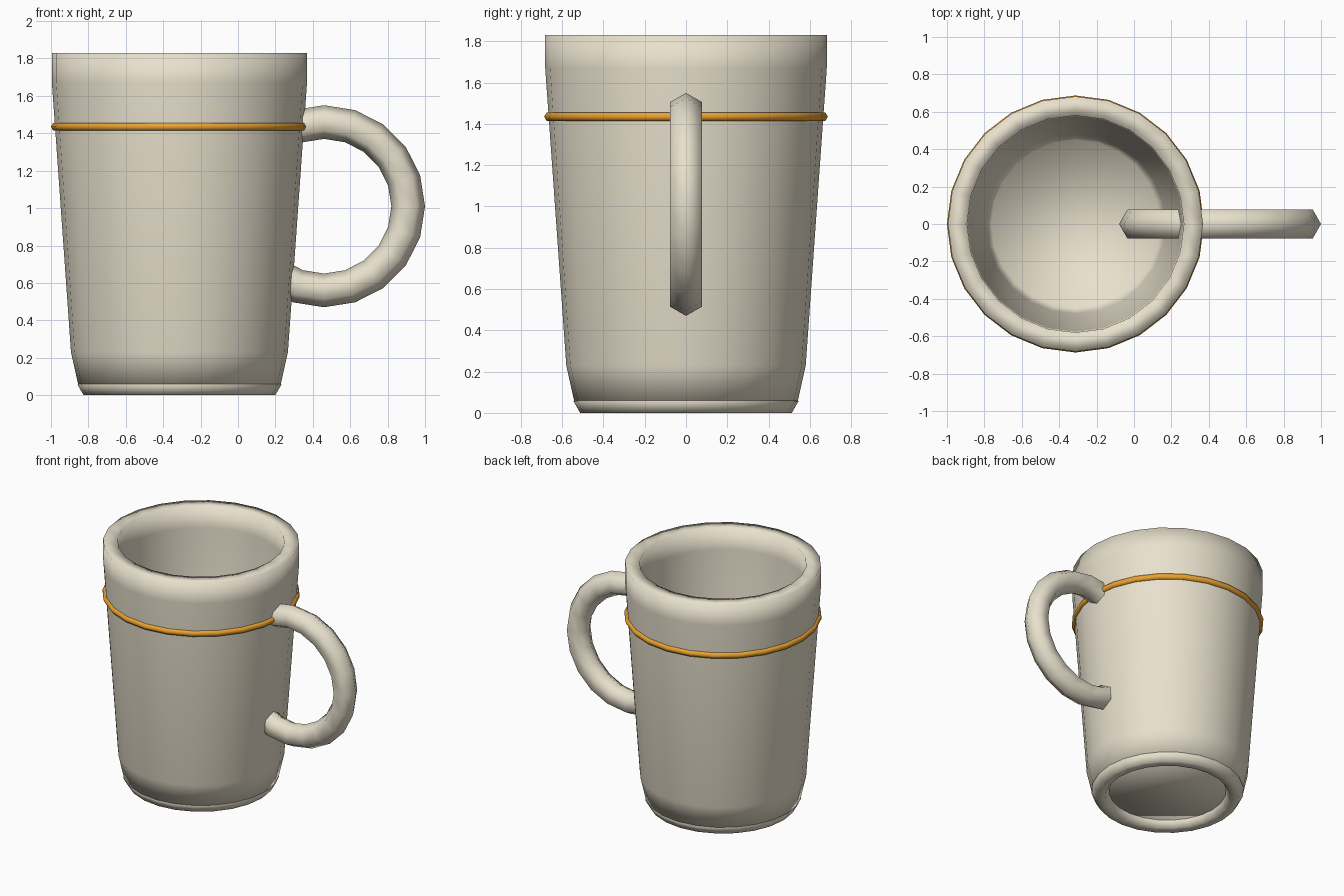
import bpy, bmesh
from math import sin, cos, tau, pi

if "Cube" in bpy.data.objects:
    bpy.data.objects.remove(bpy.data.objects["Cube"])

CX = -0.313          # axis of the cup
SIDES = 24


def material(name, rgb):
    m = bpy.data.materials.new(name)
    m.diffuse_color = (*rgb, 1)
    m.use_nodes = True
    m.node_tree.nodes["Principled BSDF"].inputs["Base Color"].default_value = m.diffuse_color
    return m


cream = material("cream_glaze", (0.81, 0.75, 0.61))
orange = material("orange_band", (0.83, 0.36, 0.03))


def smooth(ob, mat):
    ob.data.materials.append(mat)
    for p in ob.data.polygons:
        p.use_smooth = True


def torus(name, loc, major, minor, mat, segs=SIDES, rot=(0, 0, 0)):
    bpy.ops.mesh.primitive_torus_add(
        location=loc, rotation=rot, major_radius=major, minor_radius=minor,
        major_segments=segs, minor_segments=6)
    ob = bpy.context.object
    ob.name = name
    smooth(ob, mat)
    return ob


# cup body: outer wall, rim and inner wall, with flat caps below and inside
profile = [(0.54, 0.05), (0.58, 0.23), (0.682, 1.67), (0.682, 1.83),
           (0.58, 1.83), (0.575, 1.67), (0.48, 0.25), (0.45, 0.15)]
bm = bmesh.new()
rings = [[bm.verts.new((r * cos(tau * i / SIDES), r * sin(tau * i / SIDES), z))
          for i in range(SIDES)] for r, z in profile]
for a, b in zip(rings, rings[1:]):
    for i in range(SIDES):
        j = (i + 1) % SIDES
        bm.faces.new((a[i], a[j], b[j], b[i]))
bm.faces.new(rings[0][::-1])
bm.faces.new(rings[-1])
bmesh.ops.recalc_face_normals(bm, faces=bm.faces)
mesh = bpy.data.meshes.new("cup_body")
bm.to_mesh(mesh)
bm.free()
body = bpy.data.objects.new("cup_body", mesh)
body.location.x = CX
bpy.context.collection.objects.link(body)
smooth(body, cream)

# foot ring, coloured band, and handle hoop passing through the wall
torus("foot_ring", (CX, 0, 0.056), 0.48, 0.065, cream)
torus("band", (CX, 0, 1.435), 0.663, 0.024, orange)
torus("handle", (0.46, 0, 1.01), 0.45, 0.09, cream, segs=20, rot=(pi / 2, 0, 0))
